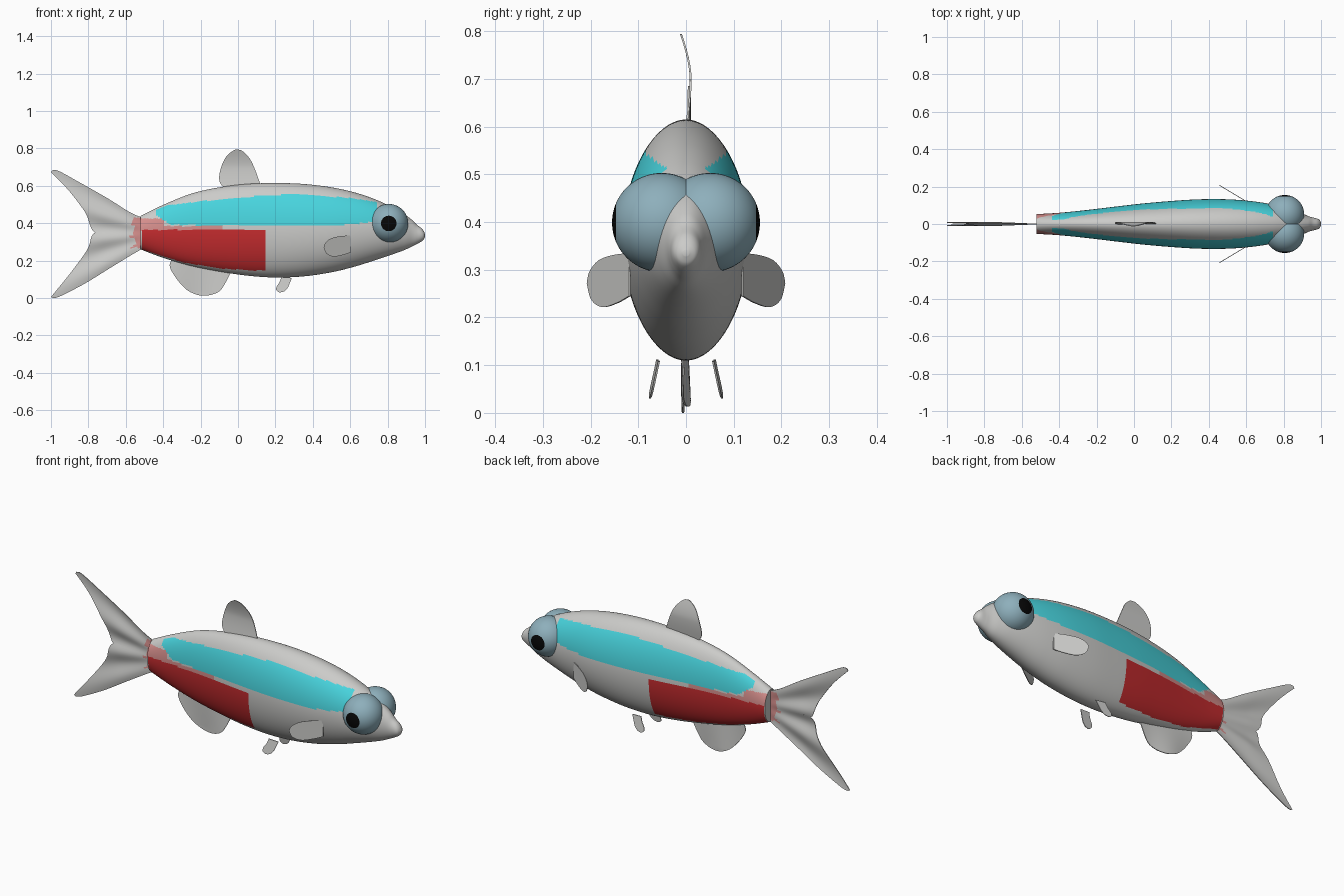
import bpy, bmesh, math
from mathutils import Matrix

if "Cube" in bpy.data.objects:
    bpy.data.objects.remove(bpy.data.objects["Cube"])


def material(name, rgb):
    m = bpy.data.materials.new(name)
    m.diffuse_color = (*rgb, 1)
    m.use_nodes = True
    m.node_tree.nodes["Principled BSDF"].inputs["Base Color"].default_value = m.diffuse_color
    return m


GREY = material("silver grey", (0.60, 0.60, 0.585))
CYAN = material("neon cyan", (0.065, 0.66, 0.73))
RED = material("deep red", (0.56, 0.025, 0.028))
PINK = material("faded pink", (0.66, 0.27, 0.26))
EYE = material("pale blue eye", (0.27, 0.43, 0.50))
BLACK = material("pupil black", (0.002, 0.002, 0.002))


def spline(pts, t):
    """Catmull-Rom through pts, t in 0..1 over the point index."""
    f = t * (len(pts) - 1)
    i = min(int(f), len(pts) - 2)
    u = f - i
    p = [pts[max(0, min(len(pts) - 1, i + k))] for k in (-1, 0, 1, 2)]
    return [0.5 * (2 * b + (c - a) * u + (2 * a - 5 * b + 4 * c - d) * u * u
                   + (3 * b - a - 3 * c + d) * u ** 3) for a, b, c, d in zip(*p)]


def lerp_table(table, x):
    """Piecewise linear lookup in (x, value) pairs."""
    for (x0, v0), (x1, v1) in zip(table, table[1:]):
        if x <= x1:
            return v0 + (v1 - v0) * (x - x0) / (x1 - x0)
    return table[-1][1]


def finish(bm, name, mats, rule=None, angle=40):
    bmesh.ops.recalc_face_normals(bm, faces=bm.faces)
    for f in bm.faces:
        f.smooth = True
        if rule:
            f.material_index = mats.index(rule(f.calc_center_median()))
    me = bpy.data.meshes.new(name)
    bm.to_mesh(me)
    bm.free()
    for m in mats:
        me.materials.append(m)
    ob = bpy.data.objects.new(name, me)
    bpy.context.collection.objects.link(ob)
    bpy.ops.object.select_all(action='DESELECT')
    ob.select_set(True)
    bpy.context.view_layer.objects.active = ob
    bpy.ops.object.shade_smooth_by_angle(angle=math.radians(angle))
    return ob


# Body: elliptical sections (x, top, bottom, half width)
STATIONS = [
    (-0.52, 0.44, 0.26, 0.053), (-0.40, 0.498, 0.215, 0.060), (-0.25, 0.558, 0.172, 0.075),
    (-0.10, 0.592, 0.142, 0.093), (0.05, 0.610, 0.120, 0.110), (0.20, 0.615, 0.110, 0.123),
    (0.35, 0.610, 0.116, 0.132), (0.50, 0.592, 0.138, 0.132), (0.63, 0.563, 0.170, 0.122),
    (0.74, 0.525, 0.205, 0.105), (0.83, 0.482, 0.235, 0.083), (0.89, 0.448, 0.257, 0.061),
    (0.93, 0.418, 0.276, 0.043), (0.955, 0.393, 0.288, 0.035), (0.98, 0.374, 0.302, 0.029),
    (0.993, 0.358, 0.313, 0.021), (1.0, 0.342, 0.328, 0.007)]
BAND_TOP = [(-0.44, 0.47), (-0.38, 0.495), (-0.05, 0.535), (0.28, 0.557), (0.6, 0.535), (0.76, 0.51)]
BAND_LOW = [(-0.44, 0.445), (-0.36, 0.392), (0.1, 0.386), (0.55, 0.39), (0.68, 0.402), (0.76, 0.42)]
RED_LOW = [(-0.52, 0.262), (-0.3, 0.192), (-0.1, 0.158), (0.15, 0.145)]


def body_colour(c):
    x, z = c.x, c.z
    if -0.44 < x < 0.74 and lerp_table(BAND_LOW, x) < z < lerp_table(BAND_TOP, x):
        return CYAN
    if -0.515 < x < 0.15 and lerp_table(RED_LOW, x) < z < 0.365:
        return RED
    if x < -0.39 and 0.36 < z < 0.425 or x < -0.08 and 0.36 < z < 0.385:
        return PINK
    return GREY


bm = bmesh.new()
N, M = 200, 128
rings = []
for i in range(N + 1):
    x, top, bot, w = spline(STATIONS, i / N)
    zc, h = (top + bot) / 2, (top - bot) / 2
    rings.append([bm.verts.new((x, w * math.cos(a), zc + h * math.sin(a)))
                  for a in (2 * math.pi * k / M for k in range(M))])
for r0, r1 in zip(rings, rings[1:]):
    for k in range(M):
        bm.faces.new((r0[k], r0[(k + 1) % M], r1[(k + 1) % M], r1[k]))
bm.faces.new(rings[0])
bm.faces.new(rings[-1])
finish(bm, "body", [GREY, CYAN, RED, PINK], body_colour)

# Eyes: spheres with a round pupil on the outer pole
for side, label in ((-1, "right"), (1, "left")):
    bm = bmesh.new()
    bmesh.ops.create_uvsphere(bm, u_segments=48, v_segments=46, radius=0.104,
                              matrix=Matrix.Rotation(math.pi / 2, 4, 'X'))
    bmesh.ops.translate(bm, verts=bm.verts, vec=(0.806, side * 0.051, 0.399))
    finish(bm, "eye_" + label, [EYE, BLACK],
           lambda c: BLACK if abs(c.y) > 0.146 else EYE)


# Fins: thin sheets lofted between two edge curves in x-z, bent in y
def fin(name, edge_a, edge_b, bend, thick=0.004, mats=(GREY,), rule=None, n=28, m=16):
    bm = bmesh.new()
    layers = []
    for s in (-thick / 2, thick / 2):
        g = []
        for i in range(n + 1):
            (ax, az), (bx, bz) = spline(edge_a, i / n), spline(edge_b, i / n)
            row = []
            for j in range(m + 1):
                x, z = ax + (bx - ax) * j / m, az + (bz - az) * j / m
                row.append(bm.verts.new((x, bend(x, z) + s, z)))
            g.append(row)
        for r0, r1 in zip(g, g[1:]):
            for j in range(m):
                bm.faces.new((r0[j], r0[j + 1], r1[j + 1], r1[j]))
        layers.append(g)
    rim = lambda g: ([r[0] for r in g] + g[-1][1:] + [r[-1] for r in g[-2::-1]] + g[0][-2:0:-1])
    p, q = rim(layers[0]), rim(layers[1])
    for k in range(len(p)):
        e = (k + 1) % len(p)
        bm.faces.new((p[k], p[e], q[e], q[k]))
    bmesh.ops.remove_doubles(bm, verts=bm.verts, dist=1e-5)
    return finish(bm, name, list(mats), rule)


# Tail: two lobes meeting at the mid line, with gentle ray waves
def tail_bend(x, z):
    away = min(1, max(0, (-0.52 - x) / 0.2))
    return 0.008 * away * math.sin(16 * math.atan2(z - 0.345, -0.4 - x))


def tail_colour(c):
    return PINK if c.x > -0.56 + 0.012 * math.sin(90 * c.z) and 0.27 < c.z < 0.43 else GREY


fin("tail_upper", [(-0.50, 0.425), (-0.58, 0.460), (-0.70, 0.535), (-0.85, 0.620), (-0.96, 0.680), (-0.995, 0.682)],
    [(-0.50, 0.345), (-0.63, 0.347), (-0.765, 0.350), (-0.815, 0.455), (-0.905, 0.575), (-1.0, 0.672)],
    tail_bend, mats=(GREY, PINK), rule=tail_colour)
fin("tail_lower", [(-0.50, 0.270), (-0.57, 0.230), (-0.68, 0.163), (-0.82, 0.077), (-0.95, 0.010), (-0.99, 0.0)],
    [(-0.50, 0.345), (-0.63, 0.347), (-0.765, 0.350), (-0.805, 0.260), (-0.895, 0.135), (-1.0, 0.006)],
    tail_bend, mats=(GREY, PINK), rule=tail_colour)

# Dorsal fin
fin("dorsal_fin", [(-0.07, 0.58), (-0.10, 0.63), (-0.09, 0.70), (-0.06, 0.76), (-0.02, 0.791), (0.0, 0.794)],
    [(0.13, 0.58), (0.112, 0.63), (0.09, 0.69), (0.063, 0.745), (0.025, 0.785), (0.0, 0.794)],
    lambda x, z: 0.010 * math.sin((z - 0.6) * 15) - 0.35 * max(0, z - 0.7) ** 1.4)

# Anal fin
fin("anal_fin", [(-0.35, 0.215), (-0.365, 0.17), (-0.33, 0.105), (-0.275, 0.045), (-0.22, 0.018), (-0.18, 0.013)],
    [(-0.03, 0.15), (-0.045, 0.125), (-0.065, 0.085), (-0.095, 0.04), (-0.14, 0.018), (-0.18, 0.013)],
    lambda x, z: 0.008 * math.sin(20 * x) * min(1, (0.2 - z) * 6))

# Paired fins
for side, label in ((-1, "right"), (1, "left")):
    fin("pectoral_fin_" + label, [(0.605, 0.335), (0.55, 0.331), (0.50, 0.320), (0.468, 0.297), (0.458, 0.272)],
        [(0.605, 0.245), (0.56, 0.230), (0.51, 0.222), (0.473, 0.238), (0.458, 0.272)],
        lambda x, z: side * (0.118 + (0.605 - x) * 0.60))
    fin("pelvic_fin_" + label, [(0.232, 0.112), (0.222, 0.085), (0.207, 0.062), (0.205, 0.042), (0.222, 0.030)],
        [(0.288, 0.108), (0.277, 0.080), (0.265, 0.054), (0.247, 0.036), (0.222, 0.030)],
        lambda x, z: side * (0.056 + (0.112 - z) * 0.18 + (0.288 - x) * 0.08))
